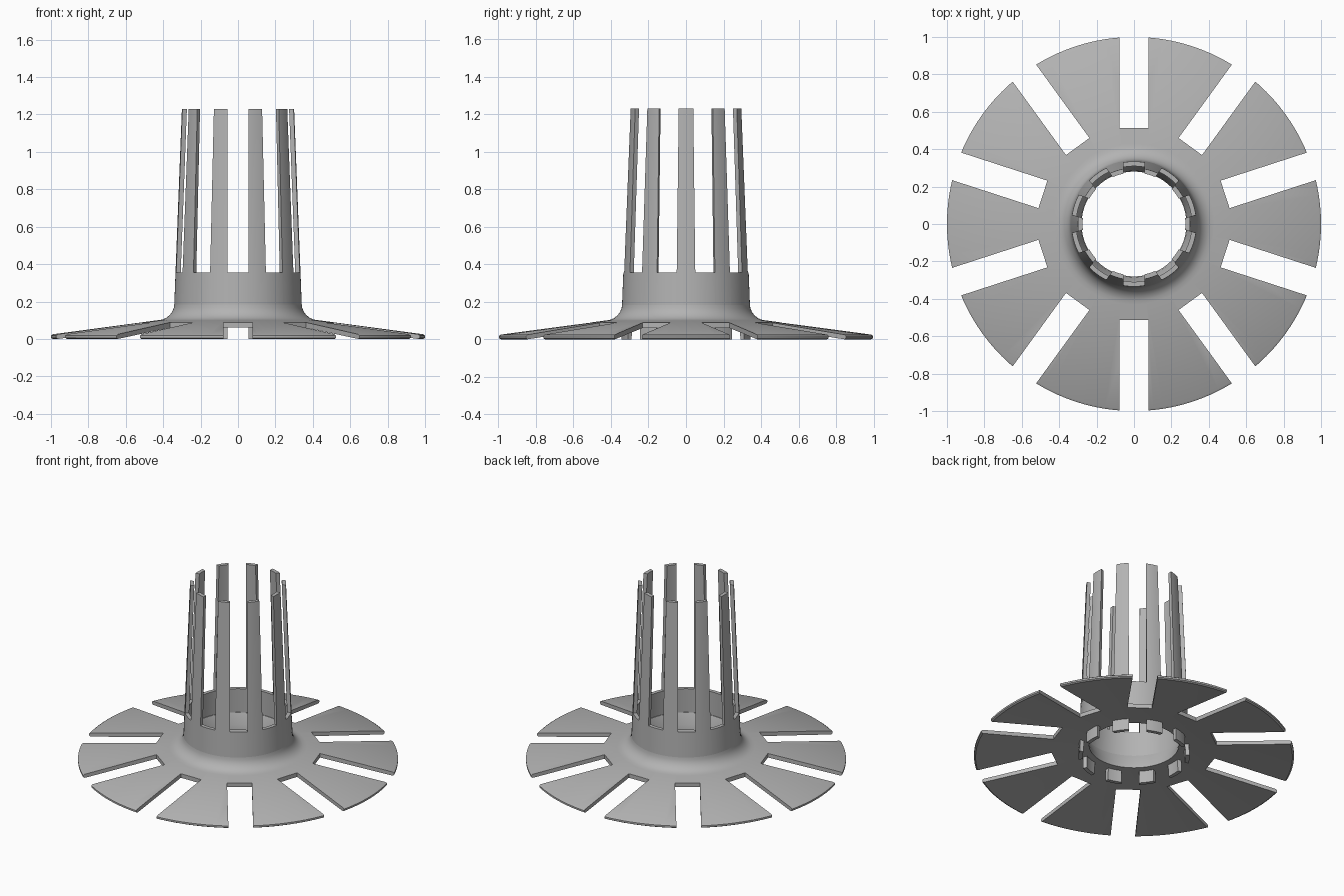
import bpy
import bmesh
from math import cos, sin, pi, radians
from mathutils import Matrix, Vector

COUNT = 10
STEP = 2 * pi / COUNT

cube = bpy.data.objects.get("Cube")
if cube:
    bpy.data.objects.remove(cube, do_unlink=True)

grey = bpy.data.materials.new("plain_grey")
grey.use_nodes = True
colour = (0.45, 0.45, 0.45, 1)
grey.diffuse_color = colour
grey.node_tree.nodes["Principled BSDF"].inputs["Base Color"].default_value = colour


def make_object(name, bm):
    bmesh.ops.recalc_face_normals(bm, faces=bm.faces[:])
    mesh = bpy.data.meshes.new(name)
    bm.to_mesh(mesh)
    bm.free()
    obj = bpy.data.objects.new(name, mesh)
    bpy.context.collection.objects.link(obj)
    return obj


def revolve(name, profile, segments=120):
    """Closed (radius, height) profile turned around z."""
    bm = bmesh.new()
    rings = []
    for i in range(segments):
        a = 2 * pi * i / segments
        rings.append([bm.verts.new((r * cos(a), r * sin(a), z)) for r, z in profile])
    n = len(profile)
    for i in range(segments):
        a, b = rings[i], rings[(i + 1) % segments]
        for j in range(n):
            k = (j + 1) % n
            bm.faces.new((a[j], b[j], b[k], a[k]))
    return make_object(name, bm)


def slot_cutter(name, r0, r1, width, z0, z1):
    """Ring of parallel-sided radial boxes."""
    bm = bmesh.new()
    for i in range(COUNT):
        turn = Matrix.Rotation((i + 0.5) * STEP, 4, 'Z')
        place = Matrix.Translation(Vector(((r0 + r1) / 2, 0, (z0 + z1) / 2)))
        size = Matrix.Diagonal((r1 - r0, width, z1 - z0, 1))
        bmesh.ops.create_cube(bm, size=1, matrix=turn @ place @ size)
    obj = make_object(name, bm)
    obj.hide_render = True
    return obj


def cut(obj, cutters):
    for cutter in cutters:
        mod = obj.modifiers.new("slots", 'BOOLEAN')
        mod.operation = 'DIFFERENCE'
        mod.solver = 'EXACT'
        mod.object = cutter
    graph = bpy.context.evaluated_depsgraph_get()
    mesh = bpy.data.meshes.new_from_object(obj.evaluated_get(graph))
    obj.modifiers.clear()
    obj.data = mesh
    for cutter in cutters:
        bpy.data.objects.remove(cutter, do_unlink=True)


def finish(obj):
    obj.data.materials.clear()
    obj.data.materials.append(grey)
    bpy.ops.object.select_all(action='DESELECT')
    obj.select_set(True)
    bpy.context.view_layer.objects.active = obj
    bpy.ops.object.shade_smooth_by_angle(angle=radians(30))


# Tapered sleeve: long fingers above, short lugs below
sleeve = revolve("slotted_sleeve", [(0.348, 0), (0.3, 1.23), (0.275, 1.23), (0.323, 0)])
cut(sleeve, [slot_cutter("finger_gaps", 0.22, 0.5, 0.11, 0.355, 1.4),
             slot_cutter("lug_gaps", 0.22, 0.5, 0.11, -0.1, 0.09)])
finish(sleeve)

# Shallow cone flange with a fillet into the sleeve and a narrow inner lip
fillet = [(0.43 - 0.09 * sin(t * pi / 12), 0.19 - 0.09 * cos(t * pi / 12)) for t in range(7)]
flange = revolve("slotted_flange",
                 [(0.99, 0), (1, 0.006), (1, 0.018), (0.99, 0.025)] + fillet
                 + [(0.33, 0.19), (0.312, 0.19), (0.285, 0.12), (0.28, 0.085), (0.4, 0.075)])
cut(flange, [slot_cutter("flange_gaps", 0.512, 1.2, 0.155, -0.1, 0.3)])
finish(flange)
